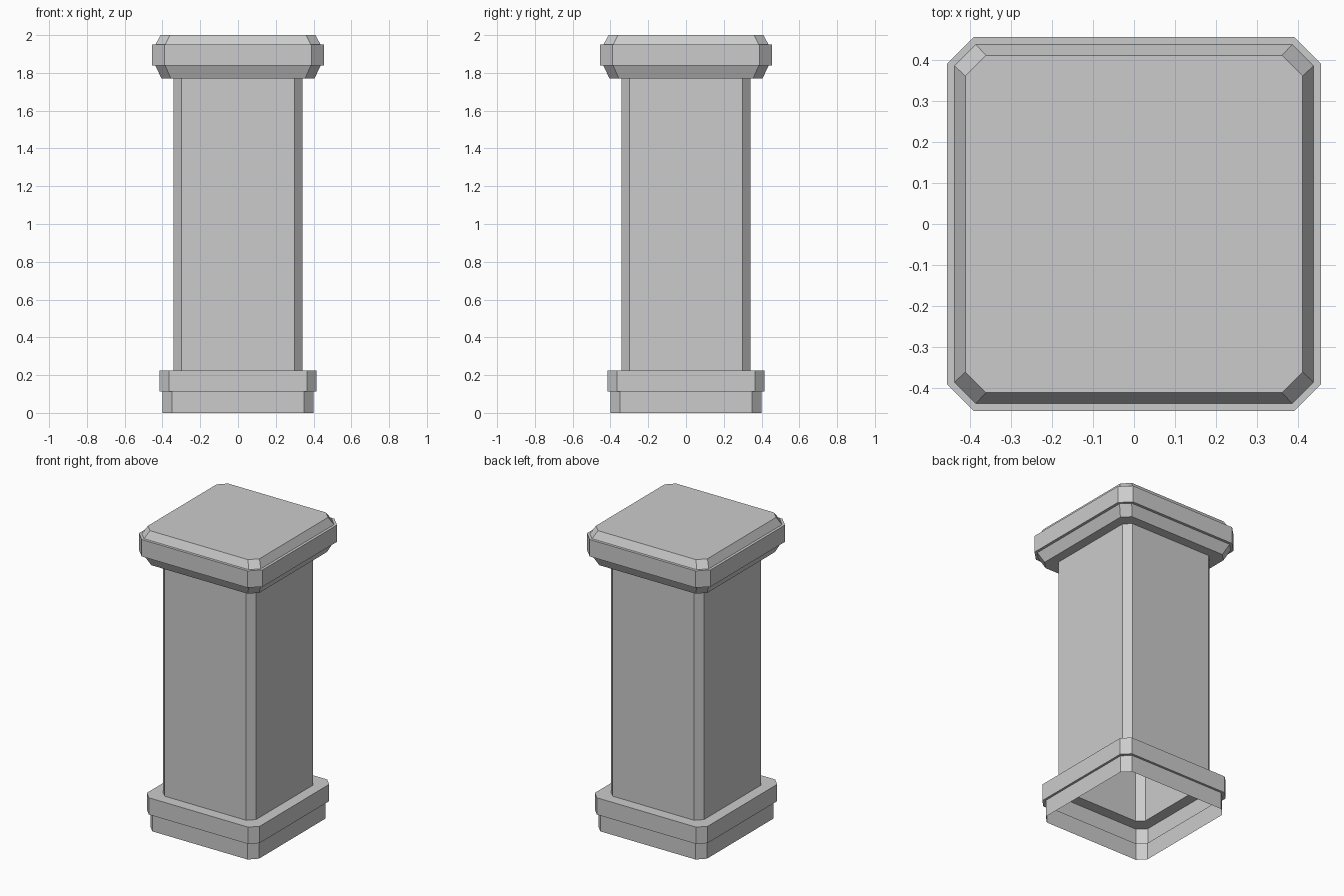
import bpy
import bmesh

default_cube = bpy.data.objects.get("Cube")
if default_cube:
    bpy.data.objects.remove(default_cube, do_unlink=True)

# Single plain stone colour
stone = bpy.data.materials.new("grey_stone")
stone.use_nodes = True
GREY = (0.6, 0.6, 0.6, 1.0)
stone.diffuse_color = GREY
stone.node_tree.nodes["Principled BSDF"].inputs["Base Color"].default_value = GREY


def ring(bm, half, flat, z):
    """Square outline with cut corners: half width, half length of each flat side."""
    corners = []
    for sx, sy in ((1, 1), (-1, 1), (-1, -1), (1, -1)):
        pair = [(sx * half, sy * flat), (sx * flat, sy * half)]
        corners += pair if sx * sy > 0 else pair[::-1]
    return [bm.verts.new((x, y, z)) for x, y in corners]


def loft(name, profile, closed_top=False):
    """Skin a stack of cut-corner outlines, open at the bottom."""
    bm = bmesh.new()
    rings = [ring(bm, *level) for level in profile]
    for low, high in zip(rings, rings[1:]):
        for i in range(len(low)):
            j = (i + 1) % len(low)
            bm.faces.new((low[i], low[j], high[j], high[i]))
    if closed_top:
        bm.faces.new(rings[-1])
    mesh = bpy.data.meshes.new(name)
    bm.to_mesh(mesh)
    bm.free()
    mesh.materials.append(stone)
    obj = bpy.data.objects.new(name, mesh)
    bpy.context.collection.objects.link(obj)
    return obj


SHAFT = (0.342, 0.30)
BASE_TOP, CAP_BOTTOM = 0.225, 1.77

# Hollow stepped base with a ledge running in to the shaft
loft("base", [
    (0.40, 0.35, 0),
    (0.40, 0.35, 0.113),
    (0.415, 0.365, 0.113),
    (0.415, 0.365, BASE_TOP),
    (*SHAFT, BASE_TOP),
])

# Plain shaft with narrow cut corners
loft("shaft", [(*SHAFT, BASE_TOP), (*SHAFT, CAP_BOTTOM)])

# Overhanging cap: sloped underside, upright band, sloped top edge
loft("cap", [
    (*SHAFT, CAP_BOTTOM),
    (0.405, 0.355, CAP_BOTTOM),
    (0.437, 0.385, 1.838),
    (0.455, 0.39, 1.838),
    (0.455, 0.39, 1.95),
    (0.437, 0.385, 1.95),
    (0.41, 0.36, 2.0),
], closed_top=True)
